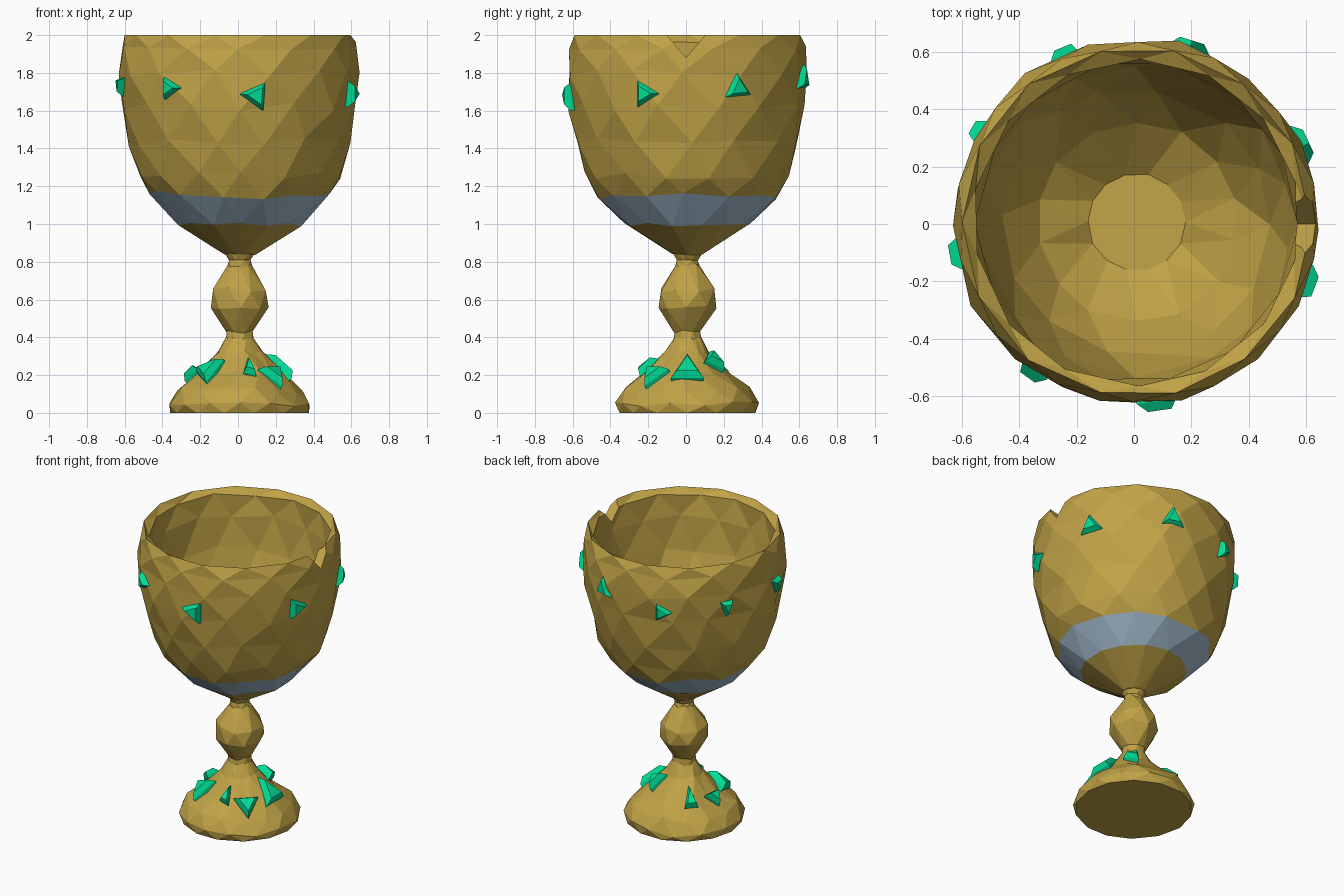
import bpy, bmesh, math, random
from mathutils import Vector

random.seed(7)
old = bpy.data.objects.get("Cube")
if old:
    bpy.data.objects.remove(old, do_unlink=True)

AXIS = Vector((0.009, 0.007, 0))


def material(name, rgb):
    m = bpy.data.materials.new(name)
    m.use_nodes = True
    m.diffuse_color = (*rgb, 1)
    m.node_tree.nodes["Principled BSDF"].inputs["Base Color"].default_value = (*rgb, 1)
    return m


gold = material("gold", (0.53, 0.365, 0.062))
steel = material("blue_grey", (0.36, 0.49, 0.60))
green = material("gem_green", (0.0, 0.72, 0.30))


def make_object(name, bm, mats):
    bmesh.ops.recalc_face_normals(bm, faces=bm.faces)
    mesh = bpy.data.meshes.new(name)
    bm.to_mesh(mesh)
    bm.free()
    for m in mats:
        mesh.materials.append(m)
    ob = bpy.data.objects.new(name, mesh)
    bpy.context.collection.objects.link(ob)
    return ob


def faceted_lathe(name, profile, sides, mats, band=-1):
    """Staggered rings of (radius, height, wobble), joined by triangles."""
    bm = bmesh.new()
    rings = []
    step = math.tau / sides
    for k, (r, z, wob) in enumerate(profile):
        ring = []
        for i in range(sides):
            a = step * (i + 0.5 * (k % 2) + random.uniform(-5, 5) * wob)
            rr = r * (1 + random.uniform(-0.5, 0.5) * wob)
            zz = z + random.uniform(-1, 1) * wob
            if z < 0.01 or z > 1.99:
                zz = z
            ring.append(bm.verts.new(AXIS + Vector((rr * math.cos(a), rr * math.sin(a), zz))))
        rings.append(ring)
    for k in range(len(rings) - 1):
        lo, hi = rings[k], rings[k + 1]
        for i in range(sides):
            j = (i + 1) % sides
            if k % 2 == 0:
                tris = (lo[i], lo[j], hi[i]), (lo[j], hi[j], hi[i])
            else:
                tris = (lo[i], hi[j], hi[i]), (lo[i], lo[j], hi[j])
            for t in tris:
                bm.faces.new(t).material_index = 1 if k == band else 0
    bm.faces.new(rings[0])
    bm.faces.new(rings[-1])
    return make_object(name, bm, mats)


# Foot, knobbed stem and bowl
faceted_lathe("foot", [(0.368, 0, 0.01), (0.38, 0.045, 0.015), (0.335, 0.12, 0.02),
                       (0.225, 0.22, 0.015), (0.12, 0.32, 0.012), (0.072, 0.40, 0.01)], 14, [gold])
faceted_lathe("stem", [(0.08, 0.34, 0.005), (0.073, 0.43, 0.01), (0.153, 0.555, 0.012),
                       (0.151, 0.65, 0.012), (0.065, 0.78, 0.01), (0.06, 0.81, 0.005),
                       (0.087, 0.86, 0.005)], 8, [gold])
bowl = faceted_lathe("bowl", [
    (0.08, 0.84, 0.005), (0.335, 1.0, 0.012), (0.482, 1.155, 0.025), (0.54, 1.26, 0.02),
    (0.592, 1.43, 0.025), (0.629, 1.62, 0.025), (0.642, 1.80, 0.025), (0.63, 1.93, 0.012),
    (0.61, 2.0, 0.008), (0.57, 1.965, 0.012), (0.56, 1.82, 0.02), (0.54, 1.60, 0.03),
    (0.465, 1.36, 0.035), (0.35, 1.18, 0.03), (0.17, 1.05, 0.015)], 14, [gold, steel], band=1)

# Chip broken out of the rim
bm = bmesh.new()
ends = [[bm.verts.new((x, y, z)) for y, z in ((0, 1.88), (0.11, 2.01), (-0.11, 2.01))]
        for x in (0.45, 0.75)]
for e in ends:
    bm.faces.new(e)
for i in range(3):
    j = (i + 1) % 3
    bm.faces.new((ends[0][i], ends[0][j], ends[1][j], ends[1][i]))
cutter = make_object("rim_chip_cutter", bm, [gold])
cutter.hide_render = True
mod = bowl.modifiers.new("chip", "BOOLEAN")
mod.operation = "DIFFERENCE"
mod.solver = "EXACT"
mod.object = cutter
bpy.context.view_layer.objects.active = bowl
bpy.ops.object.modifier_apply(modifier="chip")
bpy.data.objects.remove(cutter, do_unlink=True)


def gem(name, angle, radius, z, tilt, roll, size, width, taper):
    """Tapered triangular stone lying on a surface tilted up by tilt degrees."""
    a, t = math.radians(angle), math.radians(tilt)
    out = Vector((math.cos(a), math.sin(a), 0))
    side = Vector((-math.sin(a), math.cos(a), 0))
    up_z = Vector((0, 0, 1))
    normal = out * math.cos(t) + up_z * math.sin(t)
    up = up_z * math.cos(t) - out * math.sin(t)
    centre = AXIS + out * radius + up_z * z
    bm = bmesh.new()
    layers = []
    for depth, scale in ((-0.02, 1.0), (0.01, 1.0), (0.043, taper)):
        layer = []
        for i in range(3):
            b = math.radians(roll + 120 * i)
            p = side * math.cos(b) * width + up * math.sin(b)
            layer.append(bm.verts.new(centre + p * size * scale + normal * depth))
        layers.append(layer)
    bm.faces.new(layers[0])
    bm.faces.new(layers[-1])
    for lo, hi in zip(layers, layers[1:]):
        for i in range(3):
            j = (i + 1) % 3
            bm.faces.new((lo[i], lo[j], hi[j], hi[i]))
    make_object(name, bm, [green])


# Stones around the bowl: angle, height, roll, size, width
bowl_gems = [(25, 1.72, 95, 0.085, 1), (73, 1.765, 90, 0.095, 0.9), (112, 1.70, 0, 0.07, 1),
             (150, 1.72, 270, 0.07, 0.7), (190, 1.74, 270, 0.065, 1), (234, 1.72, 0, 0.07, 1),
             (278, 1.68, 175, 0.088, 1), (339, 1.69, 0, 0.08, 1)]
for n, (ang, z, roll, size, width) in enumerate(bowl_gems):
    gem(f"bowl_gem_{n + 1}", ang, 0.619, z, 0, roll, size, width, 0.6)

# Stones around the foot: angle, height, roll, size, width
foot_gems = [(0, 0.22, 90, 0.125, 0.8), (50, 0.27, 60, 0.08, 0.8),
             (135, 0.215, 90, 0.10, 0.5), (175, 0.205, 270, 0.065, 1), (225, 0.215, 60, 0.105, 0.9),
             (283, 0.225, 80, 0.085, 0.45), (315, 0.195, 150, 0.09, 1)]
for n, (ang, z, roll, size, width) in enumerate(foot_gems):
    gem(f"foot_gem_{n + 1}", ang, 0.442 - z, z, 48, roll, size, width, 0.65)
